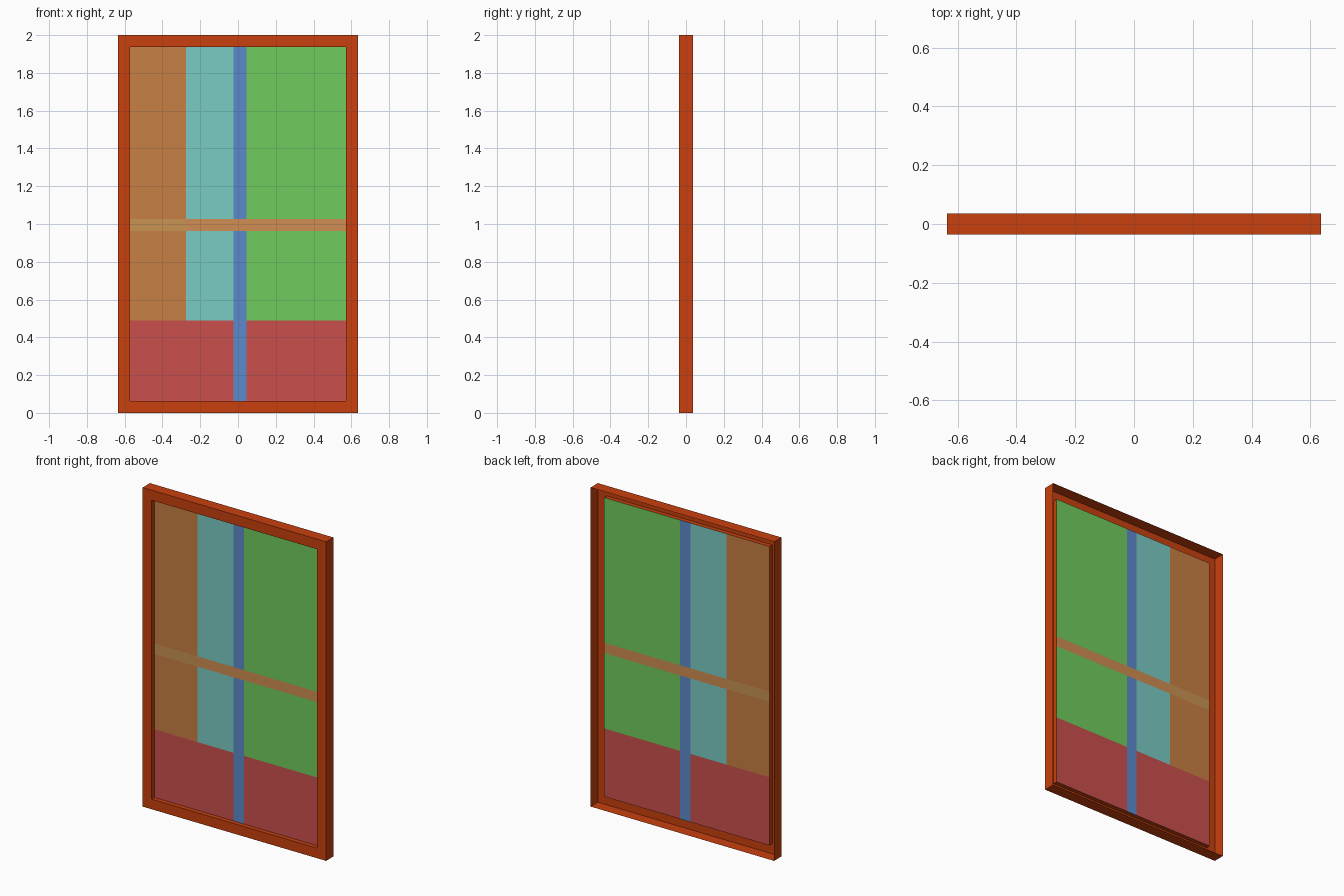
import bpy

if "Cube" in bpy.data.objects:
    bpy.data.objects.remove(bpy.data.objects["Cube"])

W, H, D = 0.636, 2.0, 0.036     # outer half width, height, half depth
B = 0.063                       # frame border width
PY = -0.008                     # depth of the glass plane


def material(name, rgb):
    def lin(c):
        c /= 255
        return c / 12.92 if c <= 0.04045 else ((c + 0.055) / 1.055) ** 2.4
    m = bpy.data.materials.new(name)
    m.diffuse_color = (*[lin(c) for c in rgb], 1)
    m.use_nodes = True
    m.node_tree.nodes["Principled BSDF"].inputs["Base Color"].default_value = m.diffuse_color
    return m


def add_mesh(name, verts, faces, mat):
    me = bpy.data.meshes.new(name)
    me.from_pydata(verts, [], faces)
    me.materials.append(mat)
    me.update()
    ob = bpy.data.objects.new(name, me)
    bpy.context.collection.objects.link(ob)
    return ob


# Frame: thin open-backed shell, rectangle rings bridged from back edge to glass
verts, faces = [], []
for inset, y in ((0, D), (0, -D), (B, -D), (B, PY)):
    x, lo, hi = W - inset, inset, H - inset
    verts += [(-x, y, lo), (x, y, lo), (x, y, hi), (-x, y, hi)]
for r in range(3):
    for i in range(4):
        j = (i + 1) % 4
        a = r * 4
        faces.append((a + i, a + j, a + 4 + j, a + 4 + i))
add_mesh("window_frame", verts, faces, material("frame_red", (200, 64, 14)))

# Coloured panes: coplanar rectangles tiling the opening
X, LO, HI = W - B, B, H - B
BX0, BX1, CX = -0.025, 0.046, -0.275     # blue strip edges, orange/cyan edge
RZ, TZ0, TZ1 = 0.49, 0.963, 1.027        # red top, tan band edges
upper, lower = (TZ1, HI), (RZ, TZ0)
panes = {
    "orange_pane": ((200, 128, 68), [(-X, CX, *upper), (-X, CX, *lower)]),
    "cyan_pane": ((122, 203, 196), [(CX, BX0, *upper), (CX, BX0, *lower)]),
    "green_pane": ((112, 204, 94), [(BX1, X, *upper), (BX1, X, *lower)]),
    "red_pane": ((202, 80, 76), [(-X, BX0, LO, RZ), (BX1, X, LO, RZ)]),
    "blue_strip": ((92, 138, 204), [(BX0, BX1, *upper), (BX0, BX1, LO, TZ0)]),
    "tan_band": ((208, 141, 82), [(CX, X, TZ0, TZ1)]),
    "tan_band_end": ((200, 147, 82), [(-X, CX, TZ0, TZ1)]),
}
for name, (rgb, rects) in panes.items():
    verts, faces = [], []
    for x0, x1, z0, z1 in rects:
        n = len(verts)
        verts += [(x0, PY, z0), (x1, PY, z0), (x1, PY, z1), (x0, PY, z1)]
        faces.append((n, n + 1, n + 2, n + 3))
    add_mesh(name, verts, faces, material(name, rgb))
